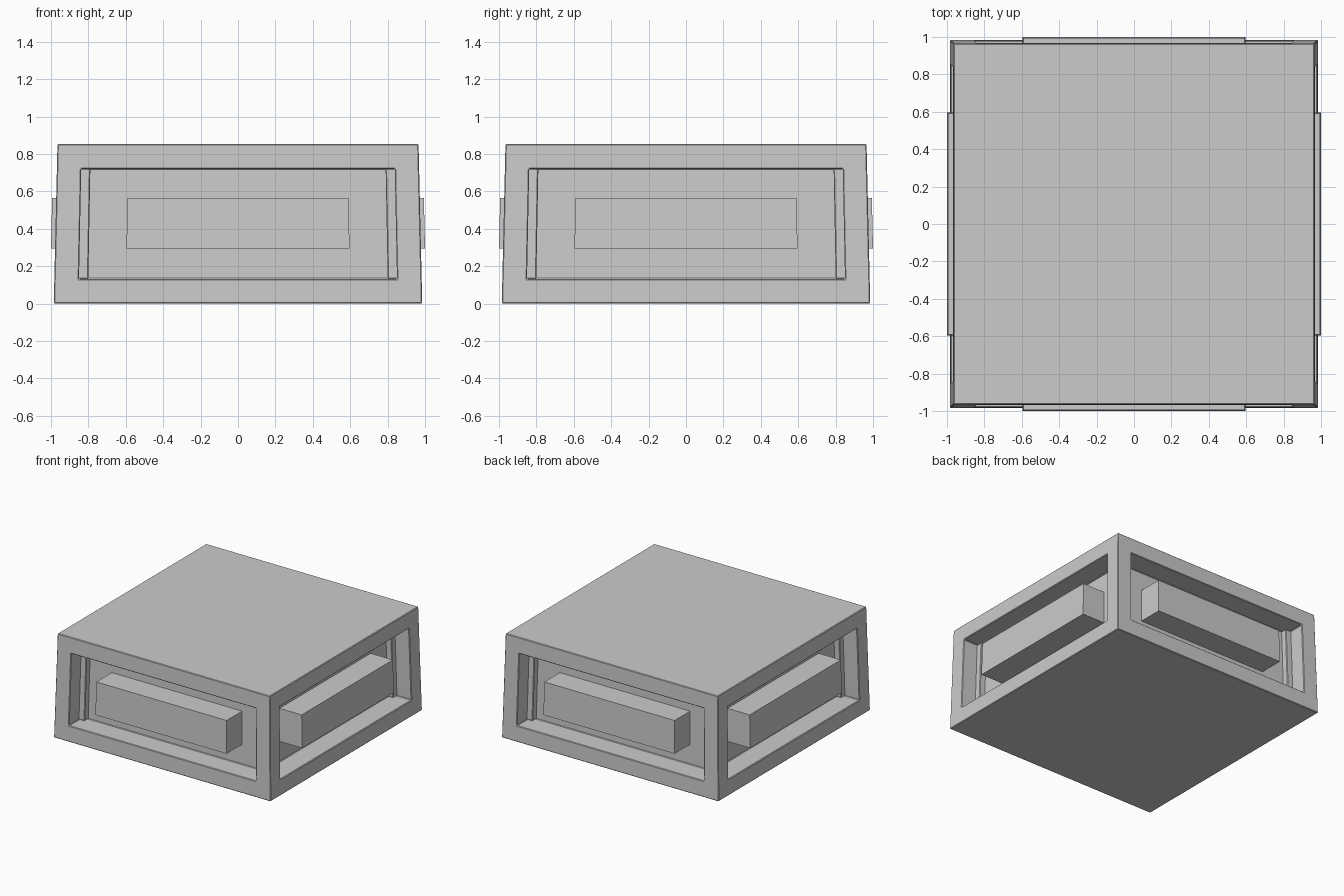
import bpy, bmesh
from mathutils import Matrix, Vector

if "Cube" in bpy.data.objects:
    bpy.data.objects.remove(bpy.data.objects["Cube"])

HEIGHT = 0.853
TAPER = 0.02 / HEIGHT      # everything narrows slightly towards the top


def box(bm, lo, hi):
    lo, hi = Vector(lo), Vector(hi)
    m = Matrix.Translation((lo + hi) / 2) @ Matrix.Diagonal((*(hi - lo), 1))
    bmesh.ops.create_cube(bm, size=1, matrix=m)


def finish(name, bm):
    for v in bm.verts:
        s = 1 - TAPER * v.co.z
        v.co.x *= s
        v.co.y *= s
    bmesh.ops.recalc_face_normals(bm, faces=bm.faces)
    mesh = bpy.data.meshes.new(name)
    bm.to_mesh(mesh)
    bm.free()
    obj = bpy.data.objects.new(name, mesh)
    bpy.context.collection.objects.link(obj)
    return obj


# Body: slab with a rectangular recess in each of the four sides
bm = bmesh.new()
box(bm, (-0.985, -0.985, 0), (0.985, 0.985, HEIGHT))
bm.normal_update()
sides = [f for f in bm.faces if abs(f.normal.z) < 0.5]
bmesh.ops.inset_individual(bm, faces=sides, thickness=0.187)
for f in sides:
    n = f.normal.copy()
    new = bmesh.ops.extrude_discrete_faces(bm, faces=[f])["faces"]
    bmesh.ops.translate(bm, verts=new[0].verts[:], vec=n * -0.182)
body = finish("body", bm)
bevel = body.modifiers.new("soft_edges", "BEVEL")
bevel.width = 0.005
bevel.segments = 1
bevel.limit_method = "ANGLE"

# Bars: one block standing out of each recess
for i, side in enumerate(("front", "right", "back", "left")):
    bm = bmesh.new()
    box(bm, (-0.6, -1.007, 0.295), (0.6, -0.77, 0.565))
    bm.transform(Matrix.Rotation(i * 1.5707963, 4, "Z"))
    finish(side + "_bar", bm)
